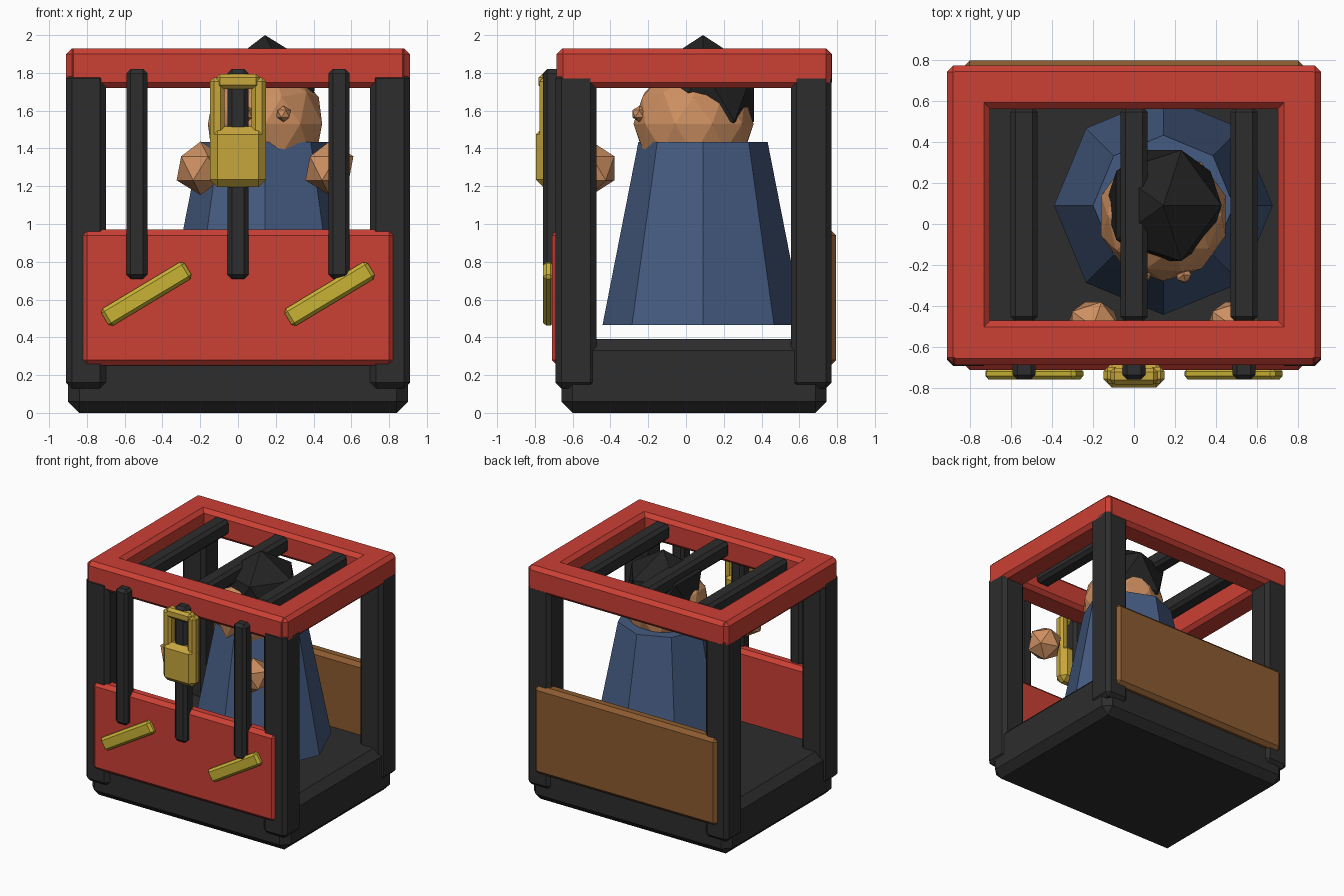
import bpy
import bmesh
import math
from mathutils import Matrix

if "Cube" in bpy.data.objects:
    bpy.data.objects.remove(bpy.data.objects["Cube"])


def material(name, rgb):
    m = bpy.data.materials.new(name)
    m.diffuse_color = (*rgb, 1)
    m.use_nodes = True
    m.node_tree.nodes["Principled BSDF"].inputs["Base Color"].default_value = m.diffuse_color
    return m


RED = material("red paint", (0.6, 0.05, 0.035))
IRON = material("dark iron", (0.026, 0.026, 0.026))
SLAT = material("yellow brass", (0.58, 0.45, 0.035))
LOCK = material("lock gold", (0.57, 0.38, 0.045))
WOOD = material("brown wood", (0.26, 0.105, 0.03))
SKIN = material("skin", (0.62, 0.28, 0.12))
ROBE = material("blue cloth", (0.06, 0.105, 0.22))
HAIR = material("black hair", (0.017, 0.017, 0.017))


def finish(name, bm, mat):
    mesh = bpy.data.meshes.new(name)
    bm.to_mesh(mesh)
    bm.free()
    mesh.materials.append(mat)
    obj = bpy.data.objects.new(name, mesh)
    bpy.context.collection.objects.link(obj)
    return obj


def box(name, x, y, z, mat, bevel=0.03, tilt=0):
    """Chamfered box from (min, max) ranges, tilted about y."""
    bm = bmesh.new()
    bmesh.ops.create_cube(bm, size=1)
    size = [r[1] - r[0] for r in (x, y, z)]
    bmesh.ops.scale(bm, vec=size, verts=bm.verts)
    bmesh.ops.bevel(bm, geom=bm.edges[:], offset=bevel, segments=1,
                    affect='EDGES', clamp_overlap=True)
    obj = finish(name, bm, mat)
    obj.location = [(r[0] + r[1]) / 2 for r in (x, y, z)]
    obj.rotation_euler.y = tilt
    return obj


def ball(name, center, radius, mat, detail=1):
    bm = bmesh.new()
    bmesh.ops.create_icosphere(bm, subdivisions=detail, radius=radius)
    obj = finish(name, bm, mat)
    obj.location = center
    return obj


# Base and corner posts
box("base", (-0.9, 0.9), (-0.66, 0.745), (0, 0.39), IRON, 0.06)
for side, xr in (("left", (-0.91, -0.7)), ("right", (0.7, 0.91))):
    box(f"front_post_{side}", xr, (-0.69, -0.475), (0.13, 1.8), IRON)
    box(f"back_post_{side}", xr, (0.555, 0.77), (0.13, 1.8), IRON)
    # Side roof beams
    box(f"roof_beam_{side}", xr, (-0.68, 0.77), (1.72, 1.93), RED)

# Front and back roof beams
box("roof_beam_front", (-0.9, 0.9), (-0.685, -0.47), (1.72, 1.93), RED)
box("roof_beam_back", (-0.9, 0.9), (0.56, 0.772), (1.72, 1.93), RED)

# Front and back panels
box("front_panel", (-0.83, 0.83), (-0.71, -0.6), (0.25, 0.97), RED)
box("back_panel", (-0.83, 0.83), (0.685, 0.795), (0.25, 0.97), WOOD)

# Front bars and roof bars
for i, x in enumerate((-0.535, 0, 0.535)):
    box(f"front_bar_{i}", (x - 0.055, x + 0.055), (-0.757, -0.647),
        (0.71, 1.82), IRON, 0.022)
    box(f"roof_bar_{i}", (x - 0.066, x + 0.066), (-0.475, 0.57),
        (1.78, 1.91), IRON, 0.025)

# Slanted brass strips on the front panel
for side, x in (("left", -0.485), ("right", 0.485)):
    box(f"brass_strip_{side}", (x - 0.257, x + 0.257), (-0.757, -0.7),
        (0.577, 0.683), SLAT, 0.018, math.radians(-31))

# Padlock body and shackle
box("lock_body", (-0.148, 0.148), (-0.795, -0.675), (1.195, 1.515), LOCK, 0.04)
for side, x in (("left", -0.11), ("right", 0.11)):
    box(f"shackle_arm_{side}", (x - 0.038, x + 0.038), (-0.775, -0.695),
        (1.42, 1.775), LOCK, 0.02)
box("shackle_top", (-0.115, 0.115), (-0.78, -0.7), (1.715, 1.795), LOCK, 0.02)

# Robed figure: eight-sided robe
cx, cy = 0.143, 0.09
bm = bmesh.new()
bmesh.ops.create_cone(bm, cap_ends=True, segments=8, radius1=0.532,
                      radius2=0.342, depth=0.97,
                      matrix=Matrix.Translation((cx, cy, 0.95)))
finish("robe", bm, ROBE)

# Head, hair, eyes and hands
ball("head", (cx, 0.04, 1.53), 0.318, SKIN, 2)
ball("hair", (cx, cy, 1.683), 0.317, HAIR)
for side, s in (("left", -1), ("right", 1)):
    ball(f"eye_{side}", (cx + s * 0.098, -0.247, 1.583), 0.043, SKIN)
    ball(f"hand_{side}", (cx + s * 0.341, -0.5, 1.295), 0.142, SKIN)
